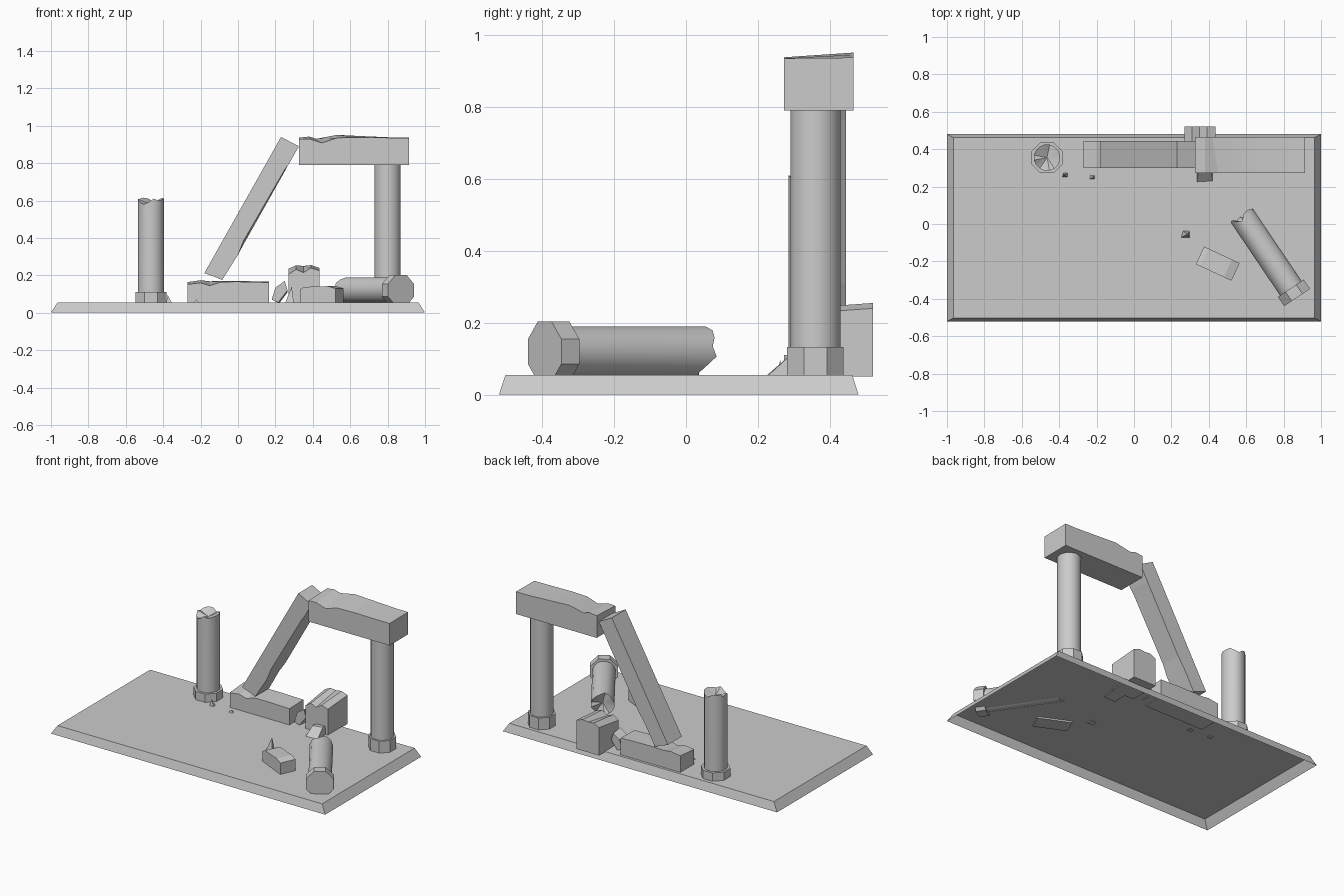
import bpy, math
from mathutils import Vector, Matrix

if "Cube" in bpy.data.objects:
    bpy.data.objects.remove(bpy.data.objects["Cube"])

GROUND = 0.055


def make(name, verts, faces, matrix=None, smooth=False):
    me = bpy.data.meshes.new(name)
    me.from_pydata([tuple(v) for v in verts], [], faces)
    me.update()
    ob = bpy.data.objects.new(name, me)
    bpy.context.collection.objects.link(ob)
    if matrix:
        me.transform(matrix)
    # consistent outward normals
    bpy.context.view_layer.objects.active = ob
    ob.select_set(True)
    bpy.ops.object.mode_set(mode='EDIT')
    bpy.ops.mesh.select_all(action='SELECT')
    bpy.ops.mesh.normals_make_consistent(inside=False)
    bpy.ops.object.mode_set(mode='OBJECT')
    if smooth:
        bpy.ops.object.shade_smooth_by_angle(angle=math.radians(35))
    ob.select_set(False)
    return ob


def loft(name, front, back, y0, y1, matrix=None):
    """Stone block: x-z outline at the front joined to one at the back."""
    n = len(front)
    verts = [(x, y0, z) for x, z in front] + [(x, y1, z) for x, z in back]
    faces = [(i, (i + 1) % n, n + (i + 1) % n, n + i) for i in range(n)]
    faces += [tuple(range(n))[::-1], tuple(range(n, 2 * n))]
    return make(name, verts, faces, matrix)


def drum(name, r, z0, z1, sides, matrix, jag=None, smooth=False):
    """Cylinder whose top ring follows the height offsets in jag."""
    jag = jag or [0] * sides
    verts = []
    for top in (0, 1):
        for i in range(sides):
            a = 2 * math.pi * (i + 0.5) / sides
            z = z1 + jag[i % len(jag)] if top else z0
            verts.append((r * math.cos(a), r * math.sin(a), z))
    verts.append((0, 0, z1 + (min(jag) if any(jag) else 0)))
    n = sides
    faces = [tuple(range(n))[::-1]]
    for i in range(n):
        j = (i + 1) % n
        faces += [(i, j, n + j, n + i), (n + i, n + j, 2 * n)]
    return make(name, verts, faces, matrix, smooth)


def column(name, matrix, height, base_r, base_h, jag=None):
    drum(name + "_base", base_r, 0, base_h, 8, matrix)
    drum(name + "_shaft", 0.071, base_h * 0.9, height, 16, matrix, jag, True)


# Sloped ground slab, open underneath
B = [(-1, -.52, 0), (1, -.52, 0), (1, .48, 0), (-1, .48, 0)]
T = [(-.965, -.502, GROUND), (.965, -.502, GROUND), (.965, .462, GROUND), (-.965, .462, GROUND)]
make("ground_slab", B + T,
     [(4, 5, 6, 7)] + [(i, (i + 1) % 4, 4 + (i + 1) % 4, 4 + i) for i in range(4)])

# Columns: broken, standing and fallen
jag = [0, .005, -.01, -.02, 0, .005, 0, -.01, 0, -.02, -.03, -.02, 0, -.01, -.005, 0]
column("broken_column", Matrix.Translation((-.465, .355, GROUND)), .555, .09, .055, jag)
column("standing_column", Matrix.Translation((.80, .36, GROUND)), .737, .085, .078)
foot = Vector((.872, -.393, .12))
axis = Vector((-.56, .83, 0))
column("fallen_column", Matrix.Translation(foot) @ axis.to_track_quat('Z', 'Y').to_matrix().to_4x4(),
       .53, .09, .06, [j * 1.3 for j in jag])

# Lintel with chipped top, resting on the standing column
loft("lintel",
     [(.325, .79), (.915, .79), (.915, .935), (.83, .935), (.65, .938), (.53, .935), (.45, .908), (.38, .93), (.325, .928)],
     [(.325, .79), (.915, .79), (.915, .937), (.83, .937), (.65, .945), (.53, .951), (.42, .93), (.38, .942), (.325, .936)],
     .272, .465)

# Fallen beam leaning on the lintel
loft("leaning_beam",
     [(-.18, .212), (-.12, .19), (-.085, .175), (.0, .31), (.03, .385), (.25, .765), (.275, .80), (.325, .89), (.23, .94)],
     [(-.18, .212), (-.12, .19), (-.085, .175), (-.01, .31), (.035, .375), (.255, .765), (.268, .79), (.325, .89), (.23, .94)],
     .30, .445)

# Block beneath the beam
loft("low_block",
     [(-.27, .05), (.165, .05), (.165, .162), (.0, .166), (-.09, .165), (-.15, .145), (-.2, .16), (-.27, .152)],
     [(-.27, .05), (.165, .05), (.165, .166), (.0, .17), (-.09, .17), (-.15, .168), (-.2, .174), (-.27, .164)],
     .30, .445)

# Rear cube with chipped top
loft("rear_block",
     [(.27, .05), (.435, .05), (.435, .225), (.39, .24), (.35, .215), (.31, .232), (.27, .205)],
     [(.27, .05), (.435, .05), (.435, .24), (.39, .255), (.35, .25), (.31, .254), (.27, .235)],
     .315, .52)

# Small slab lying in front
outline = [(-.105, -.01), (.105, -.01), (.105, .075), (.06, .087), (-.08, .083), (-.105, .07)]
loft("front_block", outline, outline, -.052, .052,
     Matrix.Translation((.448, -.212, GROUND)) @ Matrix.Rotation(math.radians(-25), 4, 'Z'))

# Rubble
loft("tilted_chunk",
     [(.18, .07), (.215, .055), (.265, .12), (.25, .17), (.2, .135)],
     [(.19, .07), (.22, .05), (.265, .11), (.25, .155), (.205, .125)], .33, .40)
make("wedge_shard",
     [(.335, .22, .05), (.42, .225, .05), (.42, .325, .05), (.335, .325, .05),
      (.345, .285, .105), (.415, .29, .11), (.415, .32, .11), (.345, .32, .105)],
     [(0, 1, 2, 3), (4, 5, 6, 7), (0, 1, 5, 4), (1, 2, 6, 5), (2, 3, 7, 6), (3, 0, 4, 7)])
for name, x, y, w, h, lean in [("spike_chip", .275, -.055, .024, .085, .012),
                               ("column_chip", -.368, .262, .016, .04, -.008),
                               ("small_chip", -.225, .25, .018, .015, .005)]:
    pts = [(x - w, y - w * .7, .05), (x + w, y - w * .8, .05), (x + w * .9, y + w * .7, .05),
           (x - w * .6, y + w * .8, .05), (x + lean, y, GROUND + h)]
    make(name, pts, [(0, 1, 2, 3), (0, 1, 4), (1, 2, 4), (2, 3, 4), (3, 0, 4)])
